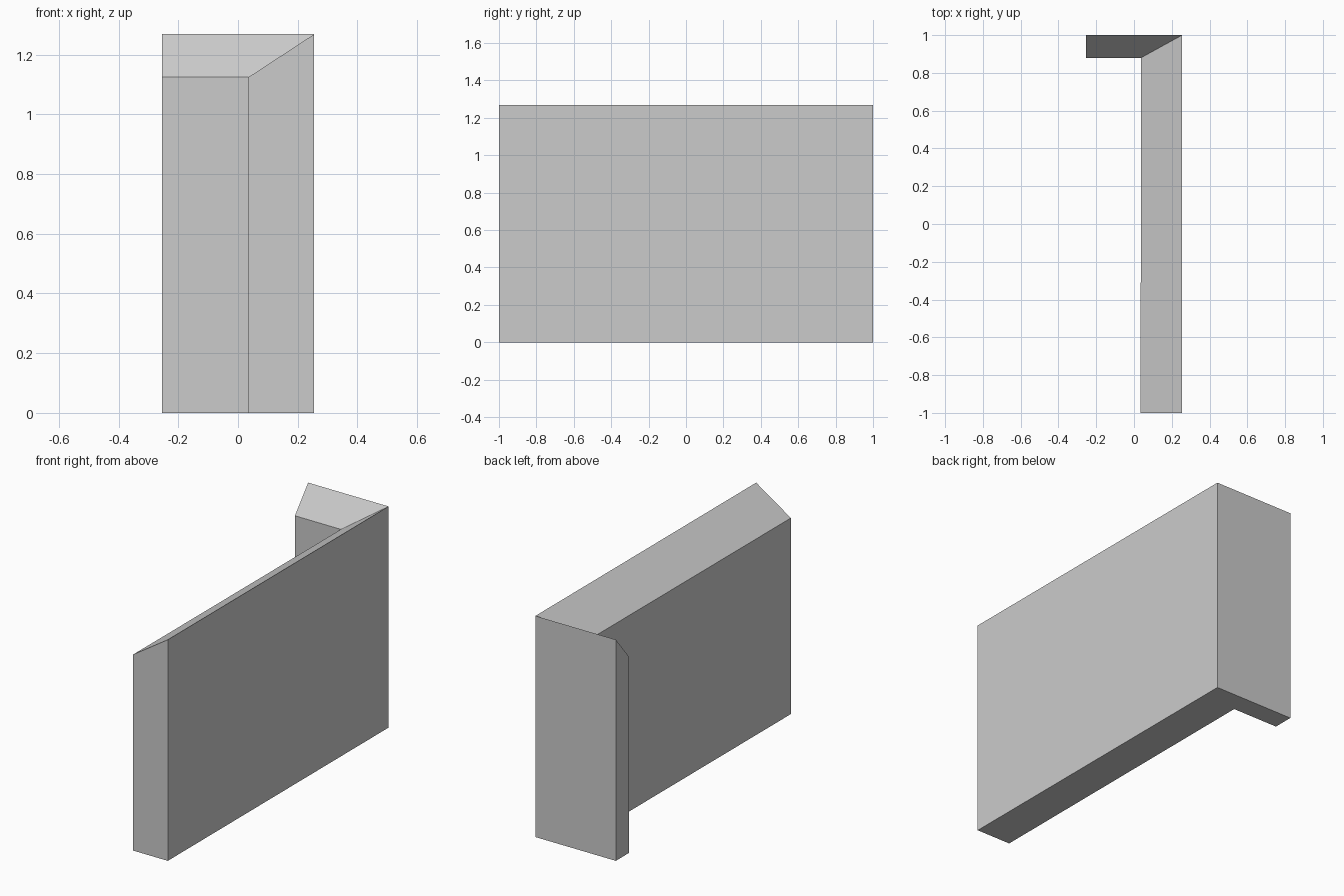
import bpy
import bmesh

cube = bpy.data.objects.get("Cube")
if cube:
    bpy.data.objects.remove(cube, do_unlink=True)

# One flat grey
grey = bpy.data.materials.new("plain_grey")
grey.use_nodes = True
colour = (0.6, 0.6, 0.6, 1)
grey.diffuse_color = colour
grey.node_tree.nodes["Principled BSDF"].inputs["Base Color"].default_value = colour

INNER_HEIGHT, OUTER_HEIGHT = 1.124, 1.268

# Inner and outer plan points at the front end, the mitred corner and the short end
stations = [
    ((0.035, -1), (0.255, -1)),
    ((0.037, 0.88), (0.255, 1)),
    ((-0.255, 0.88), (-0.255, 1)),
]

# Sweep the sloped-top wall section through the stations
bm = bmesh.new()
rings = []
for inner, outer in stations:
    section = [(*inner, 0), (*inner, INNER_HEIGHT), (*outer, OUTER_HEIGHT), (*outer, 0)]
    rings.append([bm.verts.new(p) for p in section])

for a, b in zip(rings, rings[1:]):
    for i in range(len(a)):
        j = (i + 1) % len(a)
        bm.faces.new((a[i], a[j], b[j], b[i]))

# End caps
bm.faces.new(rings[0])
bm.faces.new(rings[-1])
bmesh.ops.recalc_face_normals(bm, faces=bm.faces[:])

mesh = bpy.data.meshes.new("corner_wall")
bm.to_mesh(mesh)
bm.free()
mesh.materials.append(grey)
wall = bpy.data.objects.new("corner_wall", mesh)
bpy.context.collection.objects.link(wall)
